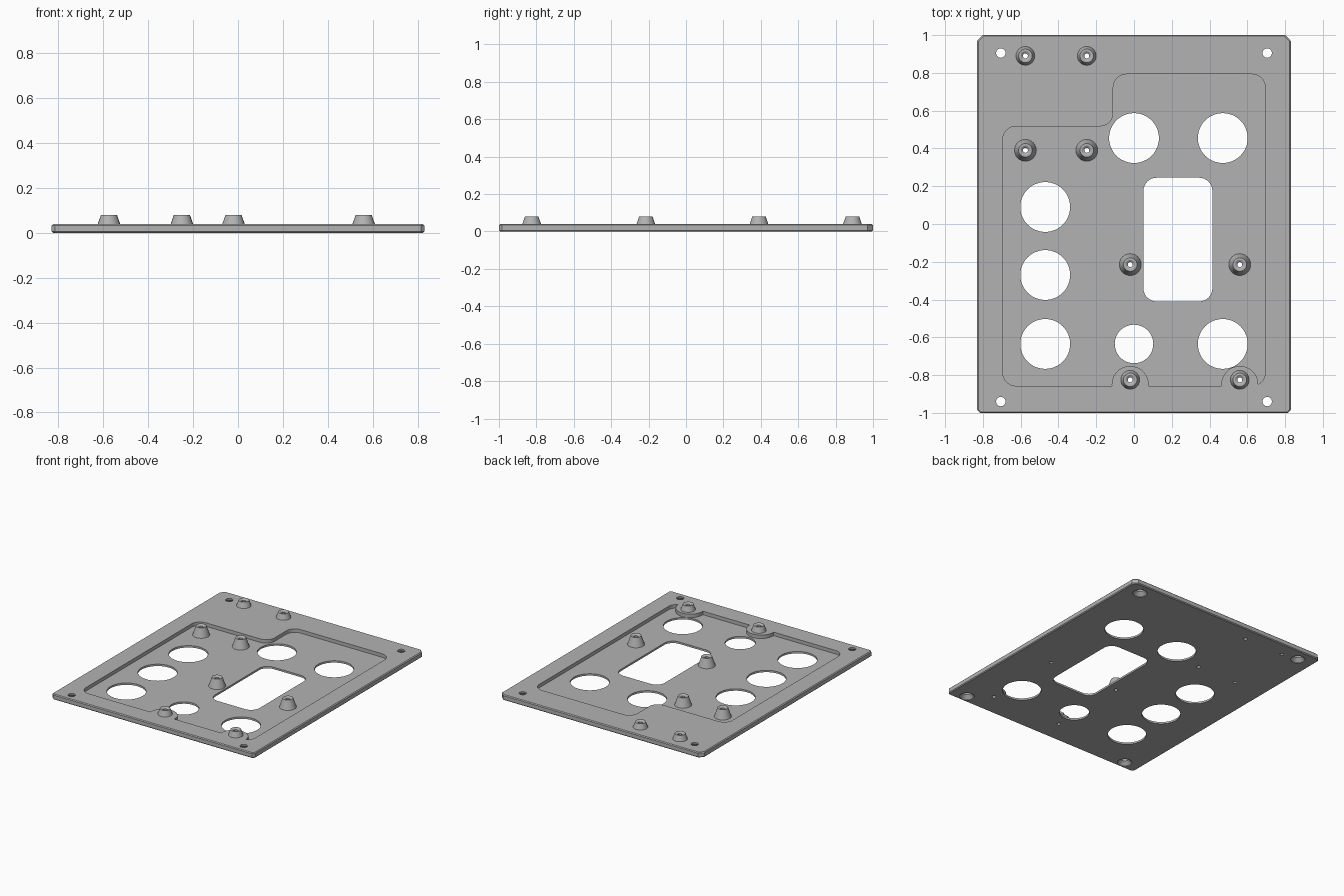
import bpy, bmesh, math
from mathutils import Vector

if "Cube" in bpy.data.objects:
    bpy.data.objects.remove(bpy.data.objects["Cube"], do_unlink=True)

TOP, FLOOR, BOSS_TOP = 0.04, 0.014, 0.08

grey = bpy.data.materials.new("plain grey")
grey.use_nodes = True
colour = (0.45, 0.45, 0.45, 1)
grey.diffuse_color = colour
grey.node_tree.nodes["Principled BSDF"].inputs["Base Color"].default_value = colour


def circle(x, y, r, n=48):
    return [(x + r * math.cos(2 * math.pi * i / n), y + r * math.sin(2 * math.pi * i / n))
            for i in range(n)]


def rounded(corners, r, steps=8):
    """Polygon outline with every right-angled corner filleted."""
    out = []
    for i, c in enumerate(corners):
        p = Vector(c)
        a = (Vector(corners[i - 1]) - p).normalized()
        b = (Vector(corners[(i + 1) % len(corners)]) - p).normalized()
        for k in range(steps + 1):
            t = math.pi / 2 * k / steps
            q = p + r * (a + b) - r * (math.cos(t) * b + math.sin(t) * a)
            out.append(tuple(q))
    return out


def stack(bm, levels, tube=False):
    """Join (outline, z) levels into a solid, or into a closed tube."""
    loops = [[bm.verts.new((x, y, z)) for x, y in pts] for pts, z in levels]
    pairs = list(zip(loops, loops[1:]))
    if tube:
        pairs.append((loops[-1], loops[0]))
    else:
        bm.faces.new(loops[0][::-1])
        bm.faces.new(loops[-1])
    for lo, hi in pairs:
        for i in range(len(lo)):
            bm.faces.new((lo[i - 1], lo[i], hi[i], hi[i - 1]))


def finish(name, bm):
    bmesh.ops.recalc_face_normals(bm, faces=bm.faces)
    mesh = bpy.data.meshes.new(name)
    bm.to_mesh(mesh)
    bm.free()
    mesh.materials.append(grey)
    ob = bpy.data.objects.new(name, mesh)
    bpy.context.collection.objects.link(ob)
    return ob


def activate(ob):
    bpy.ops.object.select_all(action='DESELECT')
    ob.select_set(True)
    bpy.context.view_layer.objects.active = ob


def cut(ob, cutter):
    cutter.hide_render = True
    activate(ob)
    mod = ob.modifiers.new("cut", 'BOOLEAN')
    mod.operation, mod.solver, mod.object = 'DIFFERENCE', 'EXACT', cutter
    bpy.ops.object.modifier_apply(modifier=mod.name)
    bpy.data.objects.remove(cutter, do_unlink=True)


# Base plate with clipped corners and a fine edge chamfer
bm = bmesh.new()
half = [(0.815, -1), (0.83, -0.985), (0.83, 0.97), (0.80, 1)]
outline = half + [(-x, y) for x, y in reversed(half)]
stack(bm, [(outline, 0), (outline, TOP)])
bmesh.ops.bevel(bm, geom=[e for e in bm.edges if abs(e.verts[0].co.z - e.verts[1].co.z) < 1e-6],
                offset=0.006, segments=1, affect='EDGES')
plate = finish("base_plate", bm)

# Stepped recess, leaving round islands under the two front bosses
bm = bmesh.new()
shape = rounded([(-0.695, -0.857), (0.695, -0.857), (0.695, 0.793), (-0.11, 0.793),
                 (-0.11, 0.517), (-0.695, 0.517)], 0.07)
stack(bm, [(shape, FLOOR), (shape, 0.1)])
recess = finish("recess_cutter", bm)
bm = bmesh.new()
for x in (-0.02, 0.56):
    island = circle(x, -0.85, 0.098)
    stack(bm, [(island, -0.1), (island, 0.2)])
cut(recess, finish("island_cutter", bm))
cut(plate, recess)

# Round openings, window, countersunk corner holes and boss bores
bosses = [(x, y) for x in (-0.575, -0.25) for y in (0.89, 0.39)]
bosses += [(x, y) for x in (-0.02, 0.56) for y in (-0.215, -0.825)]
bm = bmesh.new()
openings = [circle(x, y, 0.132) for x, y in
            [(0, 0.455), (0.47, 0.455), (-0.47, 0.09), (-0.47, -0.27),
             (-0.47, -0.635), (0.47, -0.635)]]
openings.append(circle(0, -0.635, 0.102))
openings.append(rounded([(0.05, -0.41), (0.415, -0.41), (0.415, 0.245), (0.05, 0.245)], 0.07))
openings += [circle(x, y, 0.013, 24) for x, y in bosses]
for pts in openings:
    stack(bm, [(pts, -0.1), (pts, 0.2)])
for x in (-0.705, 0.705):
    for y in (-0.94, 0.905):
        stack(bm, [(circle(x, y, r, 32), z) for r, z in
                   [(0.05, -0.1), (0.05, 0.004), (0.025, 0.029), (0.025, 0.2)]])
cut(plate, finish("opening_cutter", bm))

# Tapered hollow bosses standing on the recess floor or on the plate top
parts = [plate]
for i, (x, y) in enumerate(bosses):
    on_plate = abs(y) > 0.8
    base, r = (TOP, 0.05) if on_plate else (FLOOR, 0.058)
    bm = bmesh.new()
    stack(bm, [(circle(x, y, rad, 24), z) for rad, z in
               [(0.013, base), (r, base), (0.036, BOSS_TOP), (0.025, BOSS_TOP),
                (0.013, BOSS_TOP - 0.008)]], tube=True)
    parts.append(finish(f"boss_{i + 1}", bm))

for ob in parts:
    activate(ob)
    bpy.ops.object.shade_smooth_by_angle(angle=math.radians(30))
